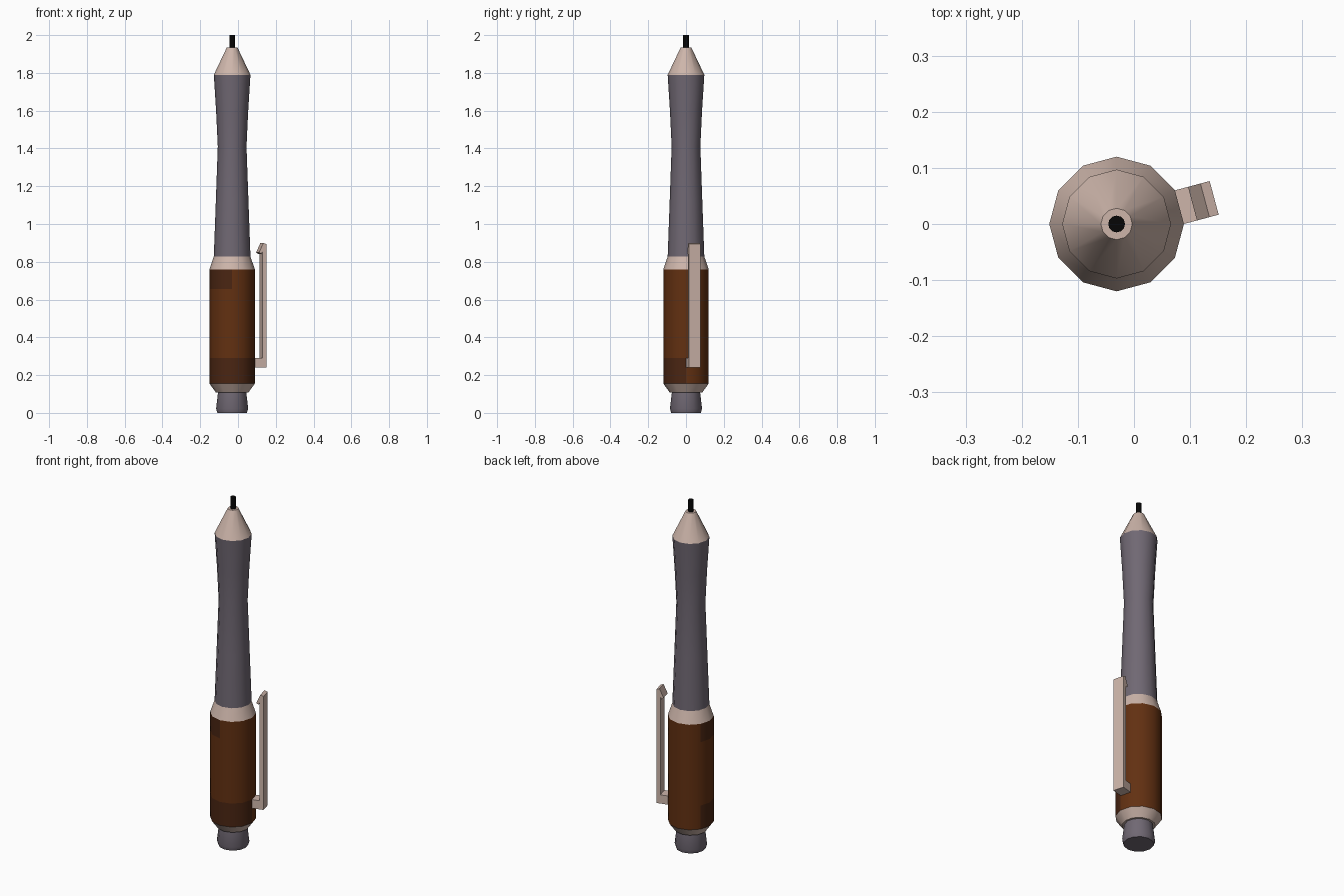
import bpy, bmesh, math

if "Cube" in bpy.data.objects:
    bpy.data.objects.remove(bpy.data.objects["Cube"])

AXIS_X = -0.031   # pen axis, shifted so that pen plus clip is centred


def lin(c):
    c /= 255
    return c / 12.92 if c <= 0.04045 else ((c + 0.055) / 1.055) ** 2.4


def material(name, r, g, b):
    m = bpy.data.materials.new(name)
    m.diffuse_color = (lin(r), lin(g), lin(b), 1)
    m.use_nodes = True
    m.node_tree.nodes["Principled BSDF"].inputs["Base Color"].default_value = m.diffuse_color
    return m


METAL = material("warm_metal", 205, 181, 170)
RUBBER = material("grey_rubber", 112, 104, 115)
BROWN = material("brown", 98, 48, 17)
DARK = material("dark_brown", 74, 37, 18)
BLACK = material("black", 6, 6, 6)


def finish(name, bm, mats, smooth=True):
    bmesh.ops.recalc_face_normals(bm, faces=bm.faces)
    me = bpy.data.meshes.new(name)
    bm.to_mesh(me)
    bm.free()
    for m in mats:
        me.materials.append(m)
    ob = bpy.data.objects.new(name, me)
    bpy.context.collection.objects.link(ob)
    ob.location.x = AXIS_X
    if smooth:
        bpy.ops.object.select_all(action='DESELECT')
        ob.select_set(True)
        bpy.context.view_layer.objects.active = ob
        bpy.ops.object.shade_smooth_by_angle(angle=math.radians(32))
    return ob


def lathe(name, profile, mats, sides=12, rule=None):
    """Capped solid of revolution from (radius, z) rings."""
    bm = bmesh.new()
    rings = [[bm.verts.new((r * math.cos(math.tau * i / sides),
                            r * math.sin(math.tau * i / sides), z))
              for i in range(sides)] for r, z in profile]
    for k in range(len(rings) - 1):
        lo, hi = rings[k], rings[k + 1]
        for i in range(sides):
            j = (i + 1) % sides
            f = bm.faces.new((lo[i], lo[j], hi[j], hi[i]))
            if rule:
                f.material_index = rule(360 * (i + 0.5) / sides, k)
    bm.faces.new(rings[0])
    bm.faces.new(rings[-1])
    return finish(name, bm, mats)


# push button at the base
lathe("push_button", [(0.078, 0), (0.085, 0.022), (0.074, 0.115)], [RUBBER])

# metal collars below and above the barrel
lathe("lower_collar", [(0.086, 0.108), (0.12, 0.155)], [METAL])
lathe("upper_collar", [(0.12, 0.76), (0.097, 0.828)], [METAL])


# barrel with darker patches at the bottom and top of the front side
def barrel_rule(angle, row):
    if row == 0 and angle > 150:
        return 1
    if row == 2 and 150 < angle < 270:
        return 1
    return 0


lathe("barrel", [(0.12, 0.155), (0.12, 0.29), (0.12, 0.655), (0.12, 0.76)],
      [BROWN, DARK], rule=barrel_rule)

# waisted rubber grip
lathe("grip", [(0.097, 0.828), (0.086, 1.13), (0.076, 1.41), (0.085, 1.6),
               (0.097, 1.79)], [RUBBER])

# nose cone and lead
lathe("nose_cone", [(0.097, 1.79), (0.028, 1.935)], [METAL])
lathe("lead", [(0.015, 1.92), (0.015, 2.0)], [BLACK])

# pocket clip: side profile (distance from axis, z), extruded to width
clip_profile = [(0.114, 0.24), (0.18, 0.24), (0.18, 0.893), (0.163, 0.9),
                (0.14, 0.85), (0.152, 0.84), (0.158, 0.856), (0.158, 0.29),
                (0.114, 0.29)]
bm = bmesh.new()
face = bm.faces.new([bm.verts.new((r, -0.031, z)) for r, z in clip_profile])
ext = bmesh.ops.extrude_face_region(bm, geom=[face])
bmesh.ops.translate(bm, vec=(0, 0.062, 0),
                    verts=[v for v in ext["geom"] if isinstance(v, bmesh.types.BMVert)])
clip = finish("pocket_clip", bm, [METAL], smooth=False)
clip.rotation_euler.z = math.radians(15)
